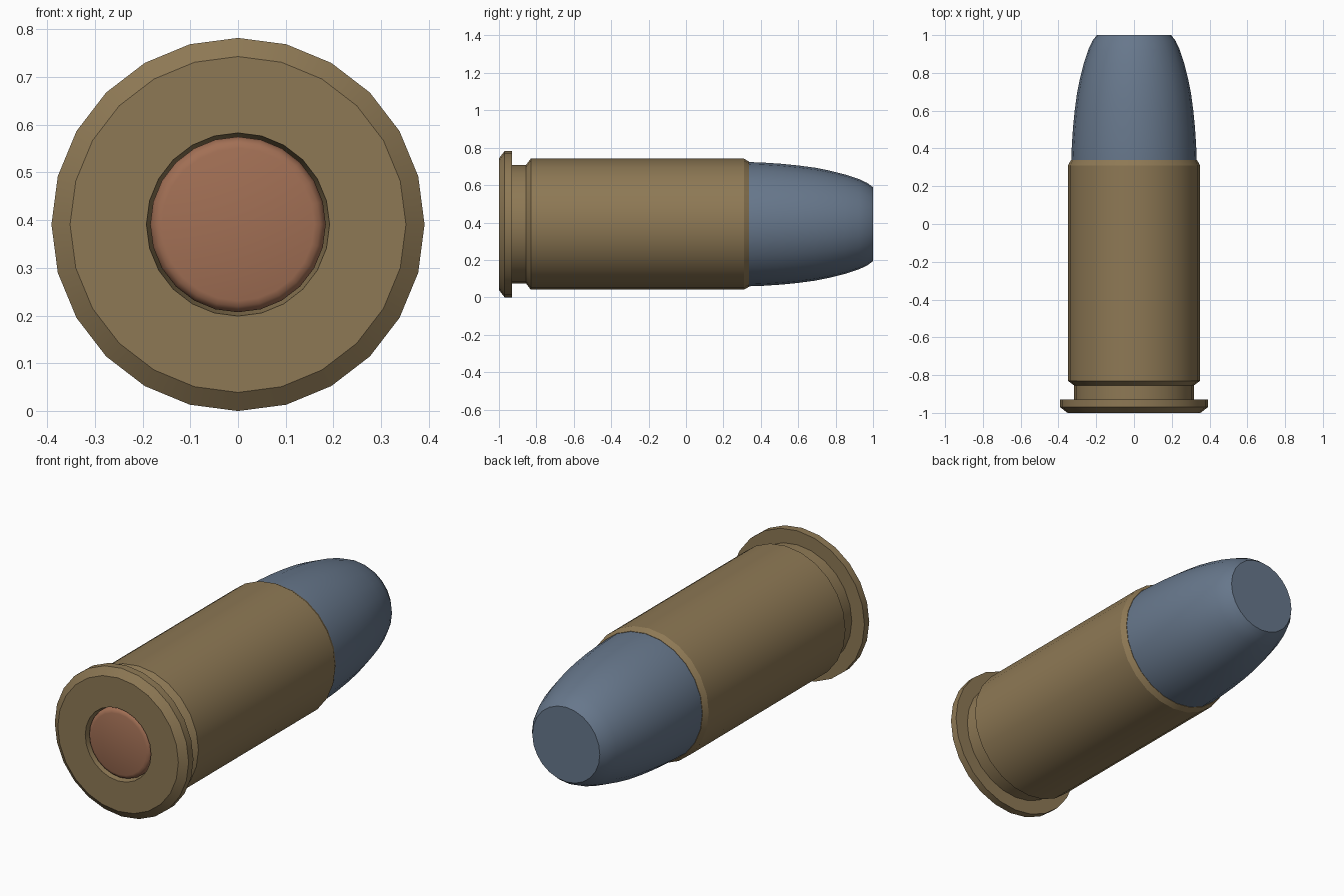
import bpy, bmesh, math

if "Cube" in bpy.data.objects:
    bpy.data.objects.remove(bpy.data.objects["Cube"])

SIDES = 24
R_RIM = 0.391          # rim radius, also the height of the axis above the floor


def material(name, rgb):
    m = bpy.data.materials.new(name)
    m.diffuse_color = (*rgb, 1)
    m.use_nodes = True
    m.node_tree.nodes["Principled BSDF"].inputs["Base Color"].default_value = m.diffuse_color
    return m


def lathe(name, profile, mat, angle=25):
    """Spin (radius, y) points around the long axis; radius 0 closes an end."""
    bm = bmesh.new()
    verts = [bm.verts.new((r, y, 0)) for r, y in profile]
    edges = [bm.edges.new(pair) for pair in zip(verts, verts[1:])]
    bmesh.ops.spin(bm, geom=verts + edges, cent=(0, 0, 0), axis=(0, 1, 0),
                   angle=math.tau, steps=SIDES, use_duplicate=False)
    bmesh.ops.remove_doubles(bm, verts=bm.verts, dist=1e-4)
    bmesh.ops.recalc_face_normals(bm, faces=bm.faces)
    mesh = bpy.data.meshes.new(name)
    bm.to_mesh(mesh)
    bm.free()
    obj = bpy.data.objects.new(name, mesh)
    bpy.context.collection.objects.link(obj)
    obj.location.z = R_RIM
    mesh.materials.append(mat)
    bpy.ops.object.select_all(action='DESELECT')
    obj.select_set(True)
    bpy.context.view_layer.objects.active = obj
    bpy.ops.object.shade_smooth_by_angle(angle=math.radians(angle))
    return obj


brass = material("brass", (0.27, 0.19, 0.09))
lead = material("lead", (0.135, 0.185, 0.26))
copper = material("copper", (0.36, 0.16, 0.09))

# Case: primer pocket, chamfered rim, extractor groove, body, bevelled mouth
lathe("case", [
    (0, -0.95), (0.184, -0.95), (0.192, -1.0), (0.352, -1.0),
    (R_RIM, -0.97), (R_RIM, -0.93), (0.317, -0.93), (0.317, -0.855),
    (0.35, -0.83), (0.35, 0.31), (0.334, 0.338), (0.325, 0.338),
    (0.325, 0.30)], brass)

# Projectile: curved ogive with a flat nose
lathe("projectile", [
    (0, 0.28), (0.332, 0.28), (0.332, 0.34), (0.329, 0.42), (0.323, 0.51),
    (0.314, 0.60), (0.302, 0.69), (0.286, 0.77), (0.266, 0.85),
    (0.241, 0.925), (0.220, 0.97), (0.197, 1.0), (0, 1.0)], lead, 30)

# Primer: shallow disc with a rounded edge
lathe("primer", [
    (0, -0.995), (0.160, -0.995), (0.172, -0.991), (0.180, -0.983),
    (0.184, -0.97), (0.184, -0.945)], copper, 40)
